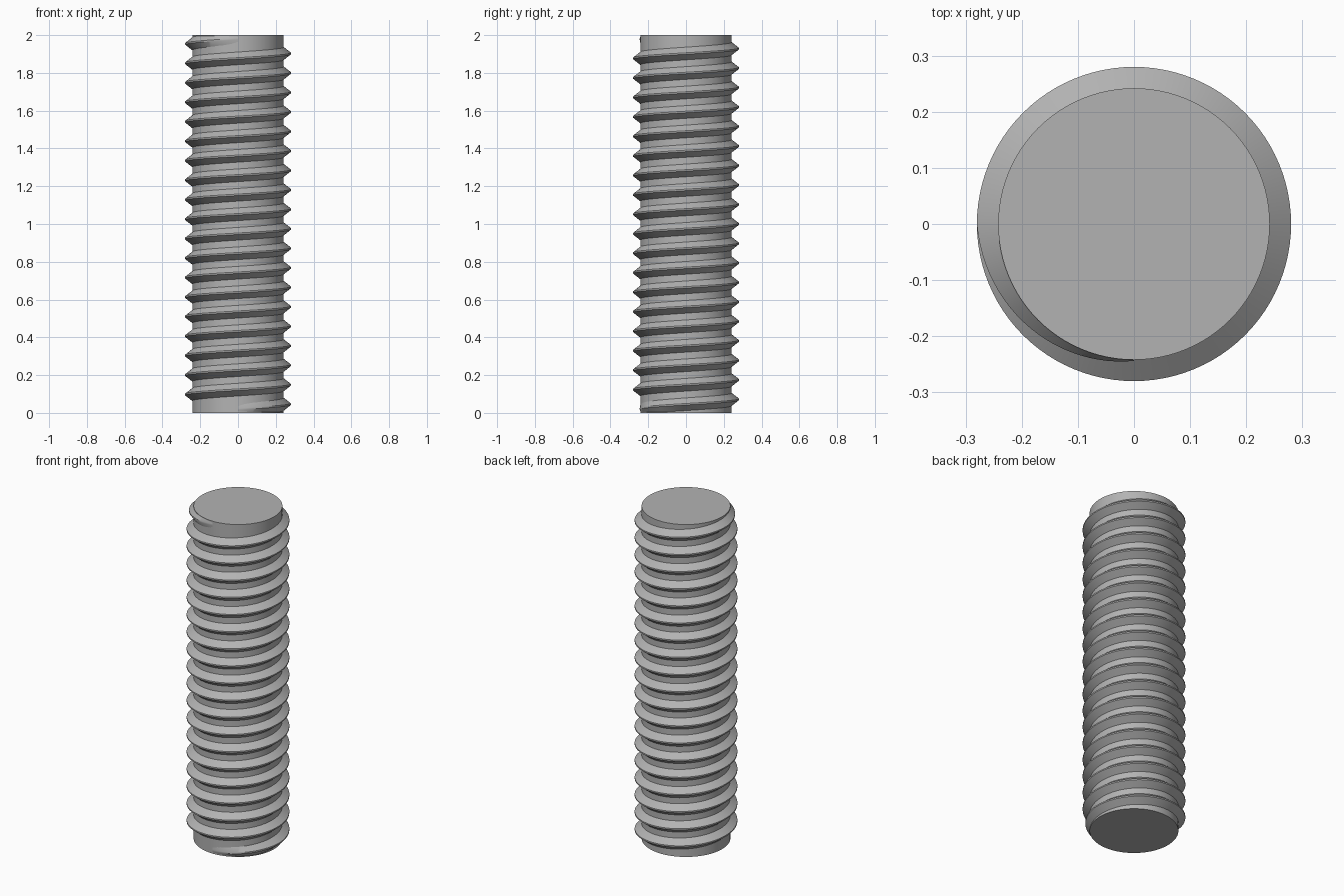
import bpy, bmesh, math

if "Cube" in bpy.data.objects:
    bpy.data.objects.remove(bpy.data.objects["Cube"], do_unlink=True)

CORE, CREST, HEIGHT = 0.242, 0.28, 2.0
TURNS, STEPS = 19, 96
START, END = 0.02, 1.98
HALF_ROOT, HALF_CREST = 0.036, 0.004

steel = bpy.data.materials.new("grey_steel")
steel.use_nodes = True
colour = (0.45, 0.45, 0.45, 1)
steel.diffuse_color = colour
steel.node_tree.nodes["Principled BSDF"].inputs["Base Color"].default_value = colour


def finish(bm, name):
    bmesh.ops.recalc_face_normals(bm, faces=bm.faces)
    mesh = bpy.data.meshes.new(name)
    bm.to_mesh(mesh)
    bm.free()
    mesh.materials.append(steel)
    obj = bpy.data.objects.new(name, mesh)
    bpy.context.collection.objects.link(obj)
    bpy.ops.object.select_all(action="DESELECT")
    obj.select_set(True)
    bpy.context.view_layer.objects.active = obj
    bpy.ops.object.shade_smooth_by_angle(angle=math.radians(30))


# Solid core
bm = bmesh.new()
bmesh.ops.create_cone(bm, cap_ends=True, segments=STEPS, radius1=CORE, radius2=CORE, depth=HEIGHT)
bmesh.ops.translate(bm, verts=bm.verts, vec=(0, 0, HEIGHT / 2))
finish(bm, "core")

# Helical ridge, fading into the core over a quarter turn at each end
bm = bmesh.new()
count = TURNS * STEPS
rings = []
for i in range(count + 1):
    angle = -math.pi / 2 + math.tau * i / STEPS
    fade = min(1, i / (STEPS / 4), (count - i) / (STEPS / 4))
    crest = CORE + 0.002 + (CREST - CORE - 0.002) * fade
    z = START + (END - START) * i / count
    profile = [(CORE - 0.003, -HALF_ROOT), (crest, -HALF_CREST),
               (crest, HALF_CREST), (CORE - 0.003, HALF_ROOT)]
    rings.append([bm.verts.new((r * math.cos(angle), r * math.sin(angle),
                                min(HEIGHT, max(0, z + dz)))) for r, dz in profile])
for a, b in zip(rings, rings[1:]):
    for k in range(4):
        n = (k + 1) % 4
        bm.faces.new((a[k], a[n], b[n], b[k]))
bm.faces.new(rings[0])
bm.faces.new(rings[-1])
finish(bm, "thread")
